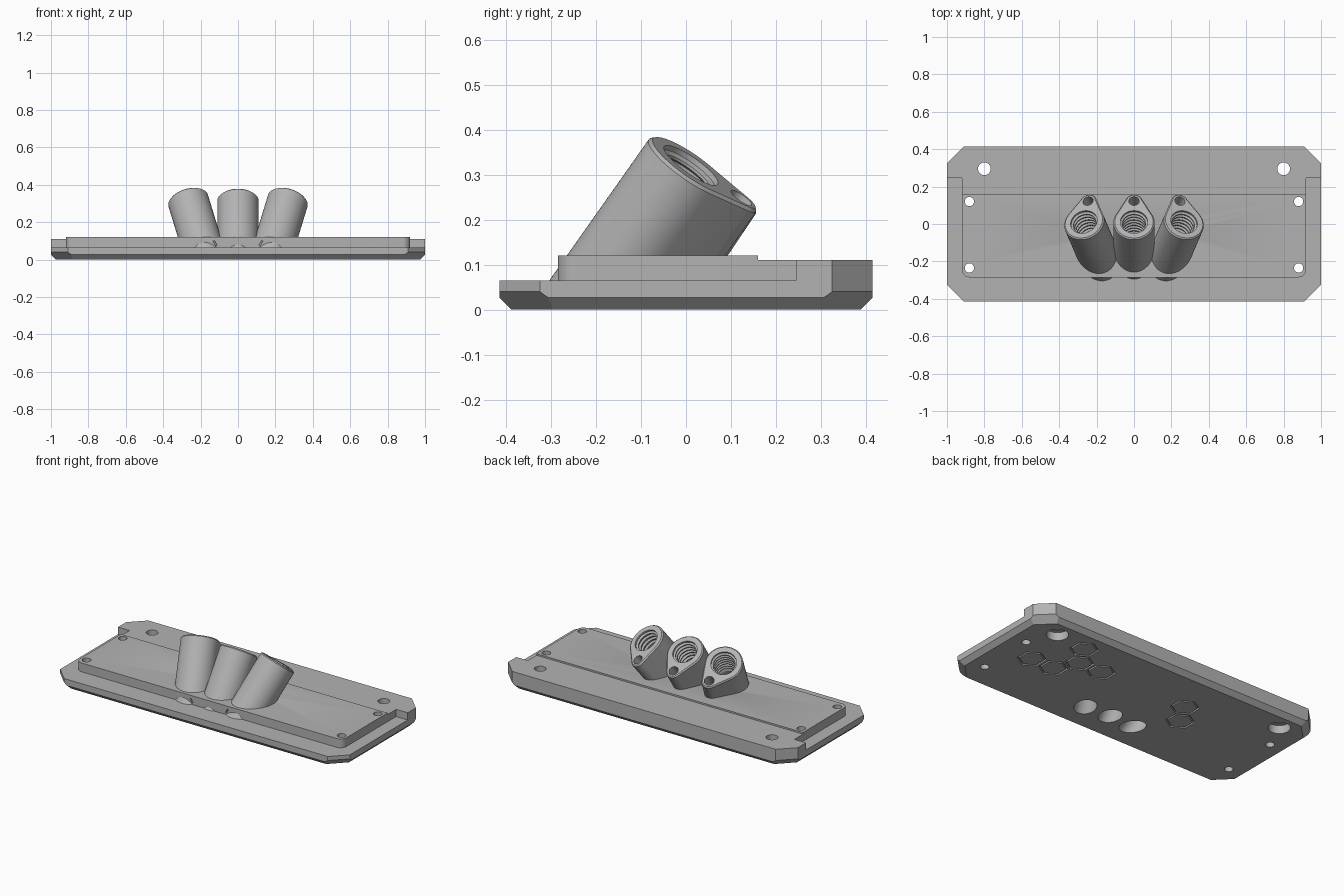
import bpy, bmesh
from math import pi, cos, sin, acos, radians
from mathutils import Matrix, Vector

if "Cube" in bpy.data.objects:
    bpy.data.objects.remove(bpy.data.objects["Cube"], do_unlink=True)

grey = bpy.data.materials.new("plain grey")
grey.use_nodes = True
colour = (0.45, 0.45, 0.45, 1)
grey.diffuse_color = colour
grey.node_tree.nodes["Principled BSDF"].inputs["Base Color"].default_value = colour


def make(name, bm, matrix=Matrix()):
    bmesh.ops.transform(bm, matrix=matrix, verts=bm.verts)
    bmesh.ops.recalc_face_normals(bm, faces=bm.faces)
    mesh = bpy.data.meshes.new(name)
    bm.to_mesh(mesh)
    bm.free()
    mesh.materials.append(grey)
    ob = bpy.data.objects.new(name, mesh)
    bpy.context.collection.objects.link(ob)
    return ob


def loft(rings):
    """Closed solid through rings of equal point counts."""
    bm = bmesh.new()
    loops = [[bm.verts.new(p) for p in ring] for ring in rings]
    n = len(loops[0])
    for a, b in zip(loops, loops[1:]):
        for i in range(n):
            j = (i + 1) % n
            bm.faces.new((a[i], a[j], b[j], b[i]))
    bm.faces.new(loops[0])
    bm.faces.new(loops[-1])
    return bm


def circle(r, z, n=32, x=0, y=0, turn=0):
    return [(x + r * cos(turn + 2 * pi * i / n), y + r * sin(turn + 2 * pi * i / n), z) for i in range(n)]


def prism(outline, z0, z1):
    return loft([[(x, y, z) for x, y in outline] for z in (z0, z1)])


def box(x0, x1, y0, y1, z0, z1):
    return prism([(x0, y0), (x1, y0), (x1, y1), (x0, y1)], z0, z1)


def clip(bm, point, normal):
    geom = bm.verts[:] + bm.edges[:] + bm.faces[:]
    bmesh.ops.bisect_plane(bm, geom=geom, plane_co=point, plane_no=normal, clear_outer=True, dist=1e-6)
    bmesh.ops.holes_fill(bm, edges=[e for e in bm.edges if e.is_boundary])


def combine(ob, tool, operation, keep=False):
    mod = ob.modifiers.new(operation.lower(), 'BOOLEAN')
    mod.operation, mod.solver, mod.object = operation, 'EXACT', tool
    bpy.context.view_layer.objects.active = ob
    bpy.ops.object.modifier_apply(modifier=mod.name)
    if not keep:
        bpy.data.objects.remove(tool, do_unlink=True)


def finish(ob):
    bpy.ops.object.select_all(action='DESELECT')
    ob.select_set(True)
    bpy.context.view_layer.objects.active = ob
    bpy.ops.object.shade_smooth_by_angle(angle=radians(30))


# Base: box with clipped corners and a chamfered underside
HX, HY = 1.0, 0.415
bm = box(-HX, HX, -HY, HY, 0, 0.11)
for sx in (-1, 1):
    for sy in (-1, 1):
        clip(bm, (sx * 0.91, sy * HY, 0), (sx, sy, 0))
        clip(bm, (sx * 0.91, sy * HY, 0.04), (sx, sy, -1.414))
for s in (-1, 1):
    clip(bm, (s * HX, 0, 0.027), (s, 0, -1))
    clip(bm, (0, s * HY, 0.027), (0, s, -1))
base = make("base_plate", bm)

# Lowered rim around front and sides, then the raised deck with rounded front corners
combine(base, make("rim_cutter", box(-1.2, 1.2, -1, 0.245, 0.065, 0.3)), 'DIFFERENCE')
combine(base, make("rear_deck", box(-0.92, 0.92, 0.1, 0.3, 0.03, 0.11)), 'UNION')
R = 0.04
corner = [(0.92 - R + R * sin(a), -0.285 + R - R * cos(a)) for a in [pi / 16 * i for i in range(9)]]
outline = [(-x, y) for x, y in reversed(corner)] + corner + [(0.92, 0.16), (-0.92, 0.16)]
combine(base, make("front_deck", prism(outline, 0.03, 0.12)), 'UNION')

# Screw holes, counterbored from below at the rear
for s in (-1, 1):
    for y in (0.12, -0.235):
        combine(base, make("screw_cutter", loft([circle(0.025, z, 24, s * 0.88, y) for z in (-0.1, 0.3)])), 'DIFFERENCE')
    bolt = [(0.062, -0.1), (0.062, 0.05), (0.034, 0.05), (0.034, 0.3)]
    combine(base, make("bolt_cutter", loft([circle(r, z, 32, s * 0.8, 0.295) for r, z in bolt])), 'DIFFERENCE')
    # Small slits in the front wall
    slit = Matrix.Translation((s * 0.122, -0.285, 0.087)) @ Matrix.Rotation(s * radians(30), 4, 'Y')
    combine(base, make("slit_cutter", box(-0.004, 0.004, -0.02, 0.02, -0.015, 0.015), slit), 'DIFFERENCE')

# Hexagonal outline grooves in the underside, on a honeycomb grid
PX, PY = 0.155, 0.133
for col, row in ((0, 0), (1, 0), (-0.5, 1), (-1.5, 1), (0, 2), (-5.4, 1), (-5.9, 0)):
    x, y = 0.582 + col * PX, row * PY
    ring = bmesh.new()
    hexes = [[ring.verts.new(p) for p in circle(r, z, 6, x, y, pi / 6)]
             for r, z in ((0.082, -0.02), (0.082, 0.012), (0.071, 0.012), (0.071, -0.02))]
    for k in range(4):
        a, b = hexes[k], hexes[(k + 1) % 4]
        for i in range(6):
            j = (i + 1) % 6
            ring.faces.new((a[i], a[j], b[j], b[i]))
    combine(base, make("hex_cutter", ring), 'DIFFERENCE')

# Leaning sockets: teardrop section, threaded bore, small hole in the lug
BIG, SMALL, GAP = 0.11, 0.045, 0.135
beta = acos((BIG - SMALL) / GAP)


def teardrop(inset, z):
    pts = []
    for i in range(41):
        a = pi / 2 + beta + (2 * pi - 2 * beta) * i / 40
        pts.append(((BIG - inset) * cos(a), (BIG - inset) * sin(a), z))
    for i in range(17):
        a = pi / 2 - beta + 2 * beta * i / 16
        pts.append(((SMALL - inset) * cos(a), GAP + (SMALL - inset) * sin(a), z))
    return pts


for name, side in (("right", -1), ("middle", 0), ("left", 1)):
    place = (Matrix.Translation((side * 0.268, 0.011, 0.321))
             @ Matrix.Rotation(side * radians(17), 4, 'Y')
             @ Matrix.Rotation(radians(-34), 4, 'X'))
    bm = loft([teardrop(0, -0.6), teardrop(0, -0.007), teardrop(0.007, 0)])
    bmesh.ops.transform(bm, matrix=place, verts=bm.verts)
    clip(bm, (0, 0, 0.06), (0, 0, -1))
    socket = make(name + "_socket", bm)

    # Bore profile: alternating thread radii below a plain mouth
    pitch = 0.026
    rings = [circle(0.073, 0.05), circle(0.073, -0.012)]
    for k in range(7):
        z = -0.012 - k * pitch
        rings += [circle(0.062, z - 0.006), circle(0.062, z - 0.012),
                  circle(0.073, z - 0.018), circle(0.073, z - pitch)]
    rings += [circle(0.062, -0.21), circle(0.062, -0.6)]
    bore = make("bore_cutter", loft(rings), place)
    combine(socket, bore, 'DIFFERENCE', keep=True)
    combine(base, bore, 'DIFFERENCE')
    lug_hole = loft([circle(0.028, z, 24, 0, GAP) for z in (-0.14, 0.05)])
    combine(socket, make("lug_cutter", lug_hole, place), 'DIFFERENCE')
    finish(socket)

finish(base)
